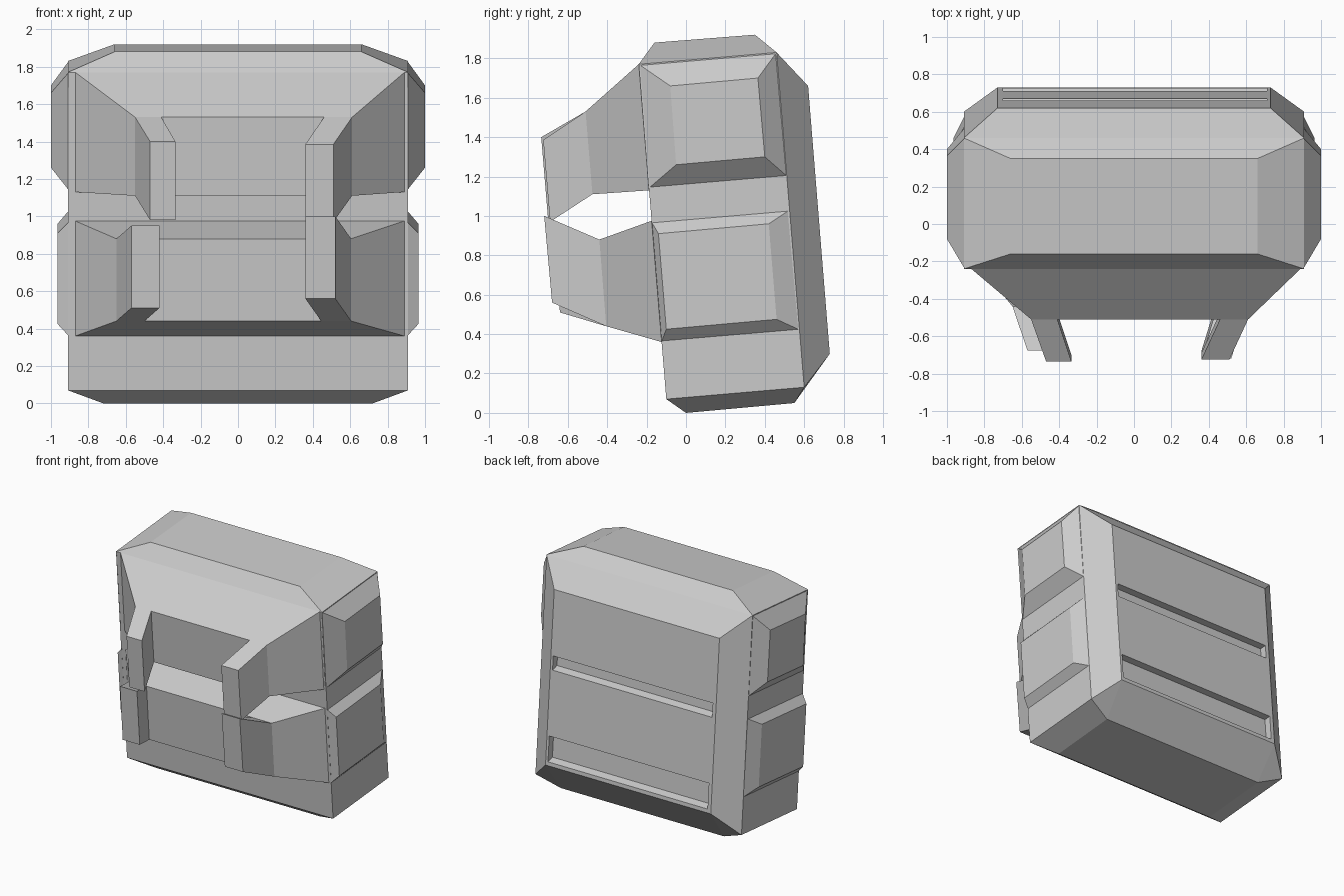
import bpy, bmesh

if "Cube" in bpy.data.objects:
    bpy.data.objects.remove(bpy.data.objects["Cube"])

def hull(name, pts, mirror=False):
    """Flat-faced convex solid through a few corner points."""
    bm = bmesh.new()
    for p in pts:
        bm.verts.new(p)
        if mirror:
            bm.verts.new((-p[0], p[1], p[2]))
    res = bmesh.ops.convex_hull(bm, input=bm.verts)
    loose = [v for v in bm.verts if not v.link_faces]
    bmesh.ops.delete(bm, geom=loose, context='VERTS')
    bmesh.ops.dissolve_limit(bm, angle_limit=0.03, verts=bm.verts, edges=bm.edges)
    bmesh.ops.recalc_face_normals(bm, faces=bm.faces)
    me = bpy.data.meshes.new(name)
    bm.to_mesh(me)
    bm.free()
    ob = bpy.data.objects.new(name, me)
    bpy.context.collection.objects.link(ob)
    return ob

def rect(x0, x1, top, bottom):
    """Front-facing rectangle; top and bottom are (y, z)."""
    return [(x, *yz) for x in (x0, x1) for yz in (top, bottom)]

def side(x, profile):
    return [(x, y, z) for y, z in profile]

# Leaning main body with chamfered top, bottom and back
body = hull("main_body",
            side(0.72, [(0, 0), (0.55, 0.05)]) +
            side(0.91, [(-0.10, 0.07), (0.60, 0.13), (0.46, 1.83), (-0.24, 1.77)]) +
            side(0.66, [(-0.16, 1.88), (0.35, 1.92)]) +
            side(0.73, [(0.62, 1.66), (0.73, 0.30)]), mirror=True)

# Two horizontal slots in the back
for i, (zt, zb) in enumerate([(1.15, 1.04), (0.53, 0.33)]):
    def back(z, d):
        return (0.73 - (z - 0.30) * 0.081 - d, z - d * 0.08)
    prof = [back(zt, -0.05), back(zb, -0.05), back(zb, 0), back(zt, 0.055), back(zb + 0.02, 0.055)]
    cutter = hull(f"slot_cutter_{i}", side(-0.70, prof) + side(0.71, prof))
    cutter.hide_render = True
    cutter.hide_viewport = True
    cutter.display_type = 'WIRE'
    mod = body.modifiers.new("slot", 'BOOLEAN')
    mod.operation = 'DIFFERENCE'
    mod.solver = 'EXACT'
    mod.object = cutter

# Bevelled side panels, mirrored left and right
panels = {
    "upper_side_panel": ([(-0.24, 1.77), (0.46, 1.83), (0.515, 1.20), (-0.19, 1.14)], 1.0,
                         [(-0.08, 1.66), (0.365, 1.70), (0.40, 1.30), (-0.05, 1.26)]),
    "lower_side_panel": ([(-0.175, 0.97), (0.525, 1.03), (0.58, 0.42), (-0.125, 0.36)], 0.965,
                         [(-0.14, 0.91), (0.42, 0.96), (0.46, 0.475), (-0.10, 0.425)]),
}
for name, (base, x, outer) in panels.items():
    ob = hull(name, side(0.905, base) + side(x, outer))
    ob.modifiers.new("mirror", 'MIRROR')

# Tapered front blocks
hull("upper_front_block",
     rect(-0.87, 0.89, (-0.24, 1.77), (-0.188, 1.13)) + rect(-0.55, 0.61, (-0.51, 1.53), (-0.475, 1.11)))
hull("lower_front_block",
     rect(-0.87, 0.89, (-0.175, 0.975), (-0.125, 0.36)) + rect(-0.65, 0.605, (-0.44, 0.88), (-0.405, 0.44)))

# Arms reaching forward from the blocks
ut, ub = (-0.51, 1.53), (-0.475, 1.11)
lt, lb = (-0.44, 0.88), (-0.405, 0.44)
hull("upper_arm_left", rect(-0.55, -0.41, ut, ub) + rect(-0.47, -0.335, (-0.735, 1.40), (-0.70, 0.98)))
hull("upper_arm_right", rect(0.46, 0.61, ut, ub) + rect(0.36, 0.51, (-0.725, 1.385), (-0.69, 0.97)))
hull("lower_arm_left", rect(-0.65, -0.50, lt, lb) + rect(-0.57, -0.42, (-0.675, 0.95), (-0.64, 0.51)))
hull("lower_arm_right", rect(0.445, 0.605, lt, lb) + rect(0.36, 0.52, (-0.72, 1.0), (-0.68, 0.56)))
